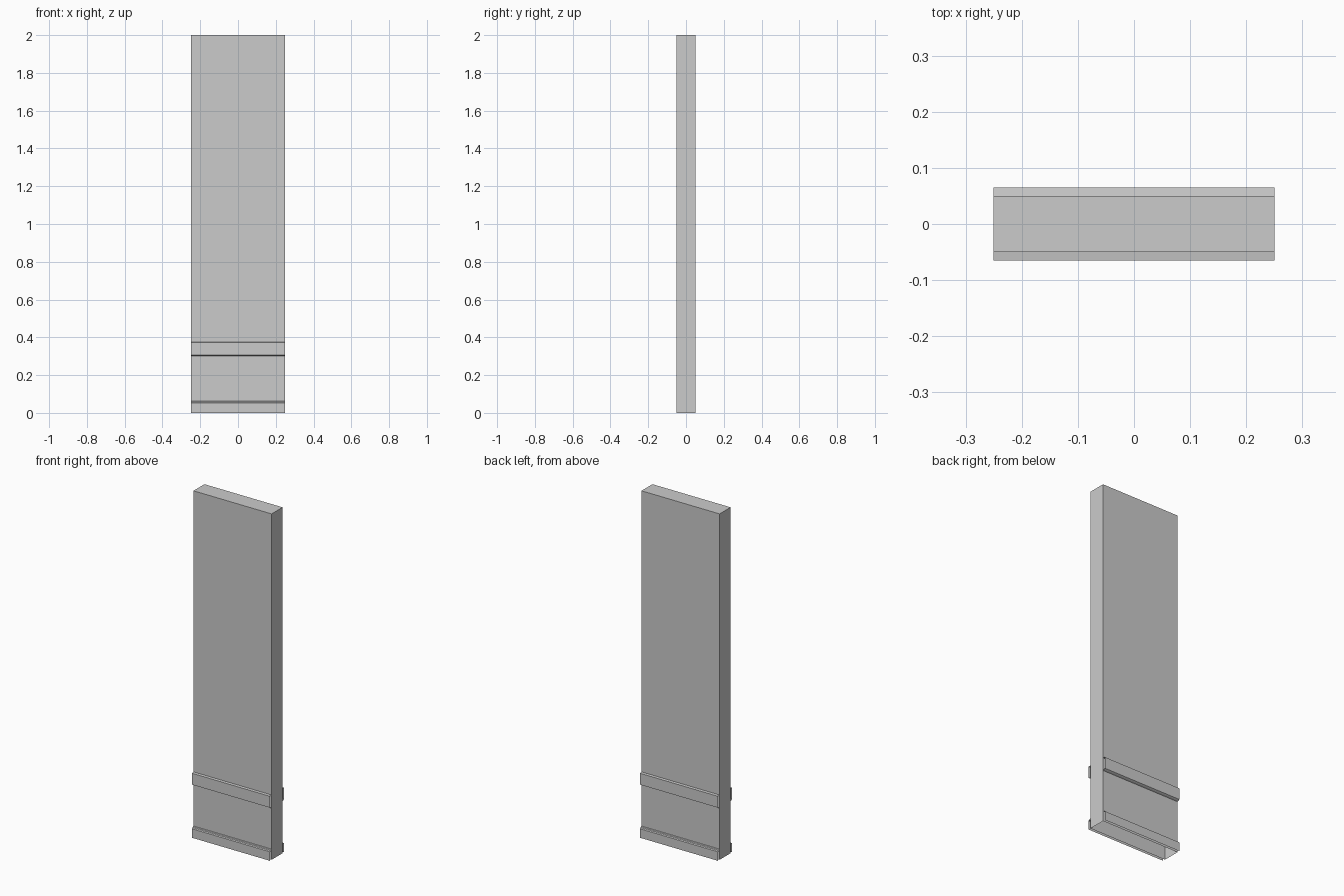
import bpy

if "Cube" in bpy.data.objects:
    bpy.data.objects.remove(bpy.data.objects["Cube"])

HALF_W, HALF_D, HEIGHT = 0.25, 0.05, 2.0


def make_object(name, verts, faces):
    mesh = bpy.data.meshes.new(name)
    mesh.from_pydata(verts, [], faces)
    mesh.update()
    obj = bpy.data.objects.new(name, mesh)
    bpy.context.collection.objects.link(obj)
    return obj


def trim_strip(name, profile, side):
    """Open-ended moulding: a (depth, height) profile swept along x."""
    verts = [(x, side * d, z) for d, z in profile for x in (-HALF_W, HALF_W)]
    faces = []
    for i in range(len(profile) - 1):
        a = 2 * i
        quad = (a, a + 1, a + 3, a + 2)
        faces.append(quad[::-1] if side < 0 else quad)
    return make_object(name, verts, faces)


# Wall slab, open underneath
corners = [(-HALF_W, -HALF_D), (HALF_W, -HALF_D), (HALF_W, HALF_D), (-HALF_W, HALF_D)]
wall_verts = [(x, y, z) for z in (0, HEIGHT) for x, y in corners]
wall_faces = [(i, (i + 1) % 4, (i + 1) % 4 + 4, i + 4) for i in range(4)]
wall_faces.append((4, 5, 6, 7))
make_object("wall_panel", wall_verts, wall_faces)

# Moulding profiles, listed from top to bottom
skirting = [(0.05, 0.062), (0.055, 0.06), (0.0575, 0.055), (0.065, 0.052), (0.065, 0.0)]
rail = [(0.05, 0.375), (0.065, 0.373), (0.065, 0.307), (0.058, 0.303), (0.05, 0.30)]

# Skirting board and rail on both faces of the wall
for label, side in (("front", -1), ("back", 1)):
    trim_strip(label + "_skirting_board", skirting, side)
    trim_strip(label + "_wall_rail", rail, side)
